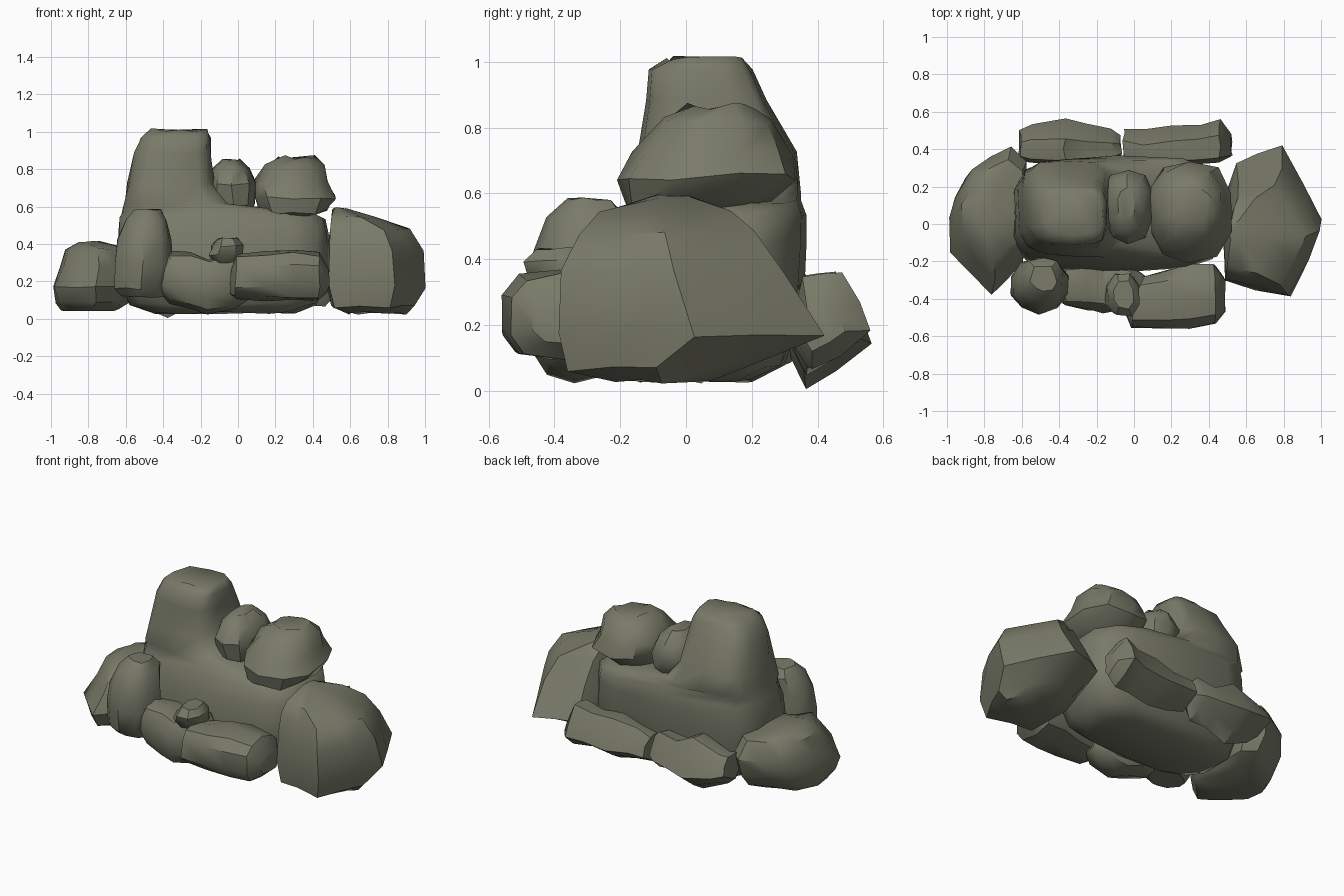
import bpy, bmesh, math, random

random.seed(4)
stone = bpy.data.materials.new("olive_grey_stone")
stone.diffuse_color = (0.19, 0.195, 0.14, 1)


def superellipse(n=12, p=3.0):
    """Rounded square outline."""
    pts = []
    for i in range(n):
        a = 2 * math.pi * (i + 0.5) / n
        c, s = math.cos(a), math.sin(a)
        pts.append((math.copysign(abs(c) ** (2 / p), c), math.copysign(abs(s) ** (2 / p), s)))
    return pts


def rock(name, levels, outline=None, axis='z', jitter=0.008, angle=38):
    """Loft an outline through levels (t, u0, u1, v0, v1) along z or x."""
    outline = outline or superellipse()
    us, vs = [p[0] for p in outline], [p[1] for p in outline]
    norm = [((u - min(us)) / (max(us) - min(us)), (v - min(vs)) / (max(vs) - min(vs)))
            for u, v in outline]
    bm = bmesh.new()
    rings = []
    for t, u0, u1, v0, v1 in levels:
        ring = []
        for a, b in norm:
            u, v = u0 + a * (u1 - u0), v0 + b * (v1 - v0)
            co = (u, v, t) if axis == 'z' else (t, u, v)
            ring.append(bm.verts.new([c + random.uniform(-jitter, jitter) for c in co]))
        rings.append(ring)
    n = len(norm)
    for lo, hi in zip(rings, rings[1:]):
        for i in range(n):
            bm.faces.new((lo[i], lo[(i + 1) % n], hi[(i + 1) % n], hi[i]))
    bm.faces.new(rings[0][::-1])
    bm.faces.new(rings[-1])
    bmesh.ops.recalc_face_normals(bm, faces=bm.faces[:])
    me = bpy.data.meshes.new(name)
    bm.to_mesh(me)
    bm.free()
    me.materials.append(stone)
    ob = bpy.data.objects.new(name, me)
    bpy.context.collection.objects.link(ob)
    bpy.ops.object.select_all(action='DESELECT')
    ob.select_set(True)
    bpy.context.view_layer.objects.active = ob
    bpy.ops.object.shade_smooth_by_angle(angle=math.radians(angle))
    return ob


# Main rock: broad base that narrows into the tall peak on the left
rock("main_rock", [
    (.03, -.45, .30, -.15, .20), (.08, -.58, .42, -.22, .30), (.25, -.65, .49, -.26, .36),
    (.46, -.64, .48, -.23, .36), (.54, -.63, .46, -.20, .36), (.575, -.62, .38, -.18, .35),
    (.61, -.61, -.04, -.17, .35), (.72, -.59, -.13, -.15, .34), (.88, -.55, -.145, -.125, .25),
    (.97, -.52, -.15, -.115, .21), (1.01, -.46, -.17, -.06, .17)],
    superellipse(14, 3.5), angle=60)

# Large end boulders
rock("right_boulder", [
    (.03, .60, .90, -.22, .08), (.065, .50, .95, -.36, .18), (.17, .475, 1.0, -.39, .42),
    (.36, .475, 1.0, -.375, .30), (.48, .49, .92, -.33, .20), (.54, .50, .74, -.27, .13),
    (.59, .51, .58, -.10, .02)],
    [(.48, -.3), (.65, -.35), (.83, -.39), (.93, -.18), (1, .02), (.91, .22), (.79, .42),
     (.65, .37), (.55, .33), (.49, .16), (.47, 0)])
rock("left_boulder", [
    (.045, -.95, -.64, -.22, .22), (.09, -.98, -.58, -.33, .32), (.17, -.995, -.57, -.38, .38),
    (.28, -.955, -.57, -.30, .41), (.375, -.92, -.59, -.19, .34), (.41, -.86, -.74, -.05, .20)],
    [(-1, .05), (-.96, .17), (-.9, .28), (-.78, .35), (-.67, .41), (-.58, .33), (-.57, .05),
     (-.6, -.2), (-.68, -.29), (-.77, -.38), (-.88, -.26), (-.98, -.15)])

# Rocks perched on top
rock("upper_right_rock", [
    (.54, .16, .36, -.08, .16), (.57, .12, .47, -.19, .26), (.65, .08, .52, -.21, .34),
    (.73, .085, .48, -.16, .32), (.82, .14, .455, -.08, .27), (.865, .22, .40, .00, .20)],
    superellipse(10, 2.4), jitter=.014)
rock("upper_middle_rock", [
    (.55, -.08, .05, .00, .20), (.61, -.15, .09, -.07, .27), (.72, -.16, .10, -.10, .29),
    (.80, -.13, .06, -.06, .26), (.85, -.09, .00, .02, .19)],
    superellipse(10, 2.6))

# Front stones
rock("front_upright_stone", [
    (.12, -.62, -.40, -.40, -.22), (.16, -.655, -.38, -.45, -.19), (.30, -.66, -.355, -.48, -.18),
    (.42, -.64, -.36, -.46, -.18), (.53, -.60, -.38, -.42, -.18), (.585, -.55, -.42, -.36, -.22)],
    superellipse(10, 2.2))
rock("front_middle_stone", [
    (-.43, -.38, -.28, .15, .28), (-.37, -.44, -.22, .08, .36), (-.25, -.46, -.20, .05, .36),
    (-.16, -.47, -.20, .03, .32), (-.02, -.45, -.22, .05, .37), (.06, -.40, -.28, .10, .30)],
    superellipse(10, 2.6), 'x')
rock("front_right_stone", [
    (-.04, -.49, -.36, .13, .28), (-.01, -.55, -.29, .10, .345), (.15, -.56, -.26, .10, .365),
    (.30, -.56, -.22, .10, .375), (.43, -.53, -.22, .10, .35), (.485, -.46, -.28, .14, .28)],
    superellipse(10, 2.8), 'x')
rock("front_pebble", [
    (.30, -.12, .00, -.44, -.30), (.34, -.15, .03, -.48, -.27), (.39, -.14, .03, -.49, -.27),
    (.43, -.11, .00, -.45, -.31)],
    superellipse(8, 2.3))

# Back stones, leaning outwards
back_section = [(.37, 0), (.47, .06), (.57, .14), (.53, .25), (.47, .36), (.41, .35),
                (.35, .34), (.32, .2), (.33, .1)]
rock("back_left_stone", [
    (-.61, .34, .50, .14, .30), (-.55, .32, .53, .08, .30), (-.37, .31, .565, .005, .36),
    (-.25, .32, .53, .07, .30), (-.12, .33, .51, .06, .32), (-.07, .36, .47, .12, .28)],
    back_section, 'x')
rock("back_right_stone", [
    (-.055, .34, .51, .10, .28), (.05, .32, .50, .08, .30), (.20, .32, .53, .04, .33),
    (.35, .32, .53, .07, .33), (.46, .33, .565, .06, .36), (.52, .36, .49, .12, .26)],
    back_section, 'x')
